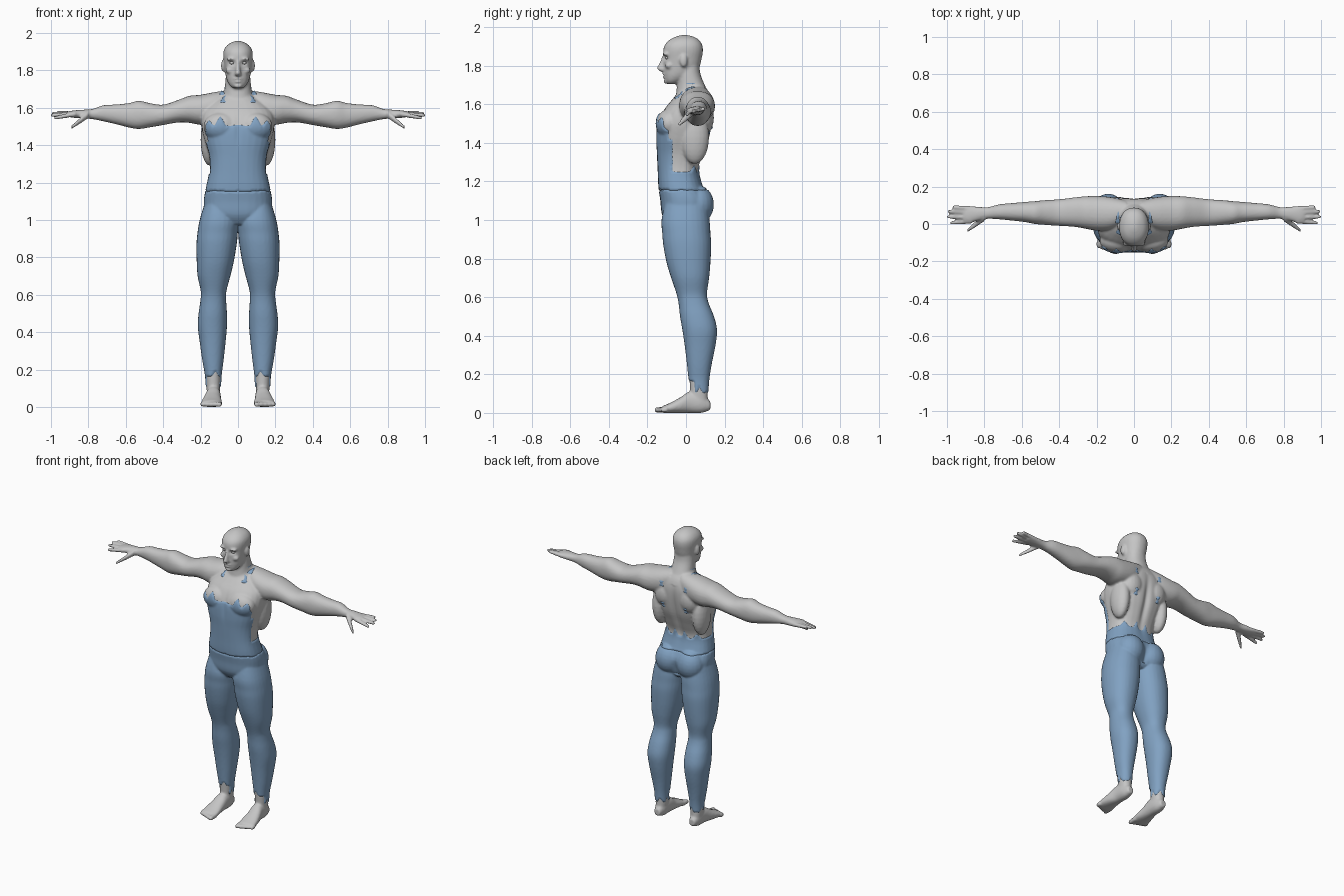
import bpy, bmesh
from math import cos, sin, pi, exp
from mathutils import Vector, Matrix

if "Cube" in bpy.data.objects:
    bpy.data.objects.remove(bpy.data.objects["Cube"])


def material(name, colour):
    m = bpy.data.materials.new(name)
    m.use_nodes = True
    m.diffuse_color = (*colour, 1)
    bsdf = m.node_tree.nodes["Principled BSDF"]
    bsdf.inputs["Base Color"].default_value = (*colour, 1)
    bsdf.inputs["Roughness"].default_value = 0.7
    return m


skin = material("grey skin", (0.56, 0.56, 0.56))
cloth = material("blue cloth", (0.22, 0.36, 0.54))
form = bmesh.new()
ORDER = {"x": (2, 0, 1), "y": (0, 2, 1), "z": (0, 1, 2)}


def spline(a, b, c, d, t):
    return b + 0.5 * t * (c - a + t * (2*a - 5*b + 4*c - d + t * (3*(b - c) + d - a)))


def loft(axis, rows, side=1, power=0.9, steps=4, n=28):
    """Rows hold position along the axis, then min/max of the two cross directions."""
    rows = [Vector(r) for r in rows]
    path = []
    for i in range(len(rows) - 1):
        a, d = rows[max(i - 1, 0)], rows[min(i + 2, len(rows) - 1)]
        path += [spline(a, rows[i], rows[i + 1], d, k / steps) for k in range(steps)]
    path.append(rows[-1])
    rings = []
    for t, a0, a1, b0, b1 in path:
        ring = []
        for k in range(n):
            c, s = cos(2 * pi * k / n), sin(2 * pi * k / n)
            c, s = (abs(v) ** power * (1 if v > 0 else -1) for v in (c, s))
            p = ((a0 + a1 + (a1 - a0) * c) / 2, (b0 + b1 + (b1 - b0) * s) / 2, t)
            x, y, z = (p[j] for j in ORDER[axis])
            ring.append(form.verts.new((x * side, y, z)))
        rings.append(ring)
    for r, q in zip(rings, rings[1:]):
        for k in range(n):
            form.faces.new((r[k - 1], r[k], q[k], q[k - 1]))
    form.faces.new(rings[0])
    form.faces.new(rings[-1])


def ball(centre, radii):
    (x, y, z), (rx, ry, rz) = centre, radii
    rows = []
    for k in range(13):
        a = .1 + (pi - .2) * k / 12
        w, d = rx * sin(a), ry * sin(a)
        rows.append((z - rz * cos(a), x - w, x + w, y - d, y + d))
    loft("z", rows, power=1, steps=1, n=20)


def digit(axis, start, end, r0, r1, side):
    """Tapered finger or toe; points hold the position along the axis first."""
    a, b = Vector(start), Vector(end)
    rows = []
    for k, r in ((0, r0), (.5, (r0 + r1) / 2), (.88, r1), (.97, r1 * .8), (1, r1 * .4)):
        t, u, v = a.lerp(b, k)
        rows.append((t, u - r, u + r, v - r, v + r))
    loft(axis, rows, side=side, power=1, steps=2, n=14)


def upright(rows, **kw):
    loft("z", [(z, -w, w, f, b) for z, w, f, b in rows], **kw)


# Torso
upright([(.98, .08, -.09, .08), (1.03, .165, -.12, .11), (1.1, .178, -.128, .12),
         (1.17, .167, -.138, .085), (1.26, .15, -.142, .065), (1.34, .155, -.146, .09),
         (1.42, .178, -.15, .12), (1.5, .195, -.145, .135), (1.57, .19, -.115, .14),
         (1.62, .15, -.075, .135), (1.66, .09, -.045, .12), (1.7, .06, -.04, .09)], power=.8)
# Neck and head
upright([(1.6, .1, -.06, .13), (1.65, .085, -.052, .12), (1.7, .072, -.047, .097),
         (1.76, .066, -.045, .074), (1.82, .06, -.04, .07)])
upright([(1.705, .026, -.097, -.05), (1.72, .044, -.108, -.02), (1.75, .06, -.114, .03),
         (1.79, .069, -.115, .068), (1.84, .075, -.117, .082), (1.88, .079, -.118, .088),
         (1.91, .075, -.108, .083), (1.935, .058, -.083, .065), (1.95, .034, -.053, .038),
         (1.958, .012, -.025, .01)])
# Nose, lips and chin
upright([(1.85, .008, -.124, -.1), (1.82, .01, -.135, -.1), (1.79, .015, -.15, -.1),
         (1.778, .018, -.146, -.1), (1.768, .01, -.128, -.1)], n=16)
ball((0, -.112, 1.754), (.024, .011, .006))
ball((0, -.111, 1.741), (.02, .011, .006))
ball((0, -.103, 1.718), (.022, .013, .013))

for s in (1, -1):
    # Brow, cheek and ear
    ball((s * .034, -.106, 1.86), (.03, .015, .008))
    ball((s * .045, -.088, 1.80), (.022, .02, .018))
    ball((s * .079, -.012, 1.825), (.012, .02, .033))
    # Chest, back and seat muscles
    ball((s * .09, -.088, 1.5), (.095, .065, .075))
    ball((s * .15, .045, 1.43), (.05, .075, .14))
    ball((s * .09, .085, 1.53), (.075, .06, .09))
    ball((s * .08, .06, 1.08), (.086, .08, .095))
    # Arm
    loft("x", [(.04, .01, .125, 1.56, 1.695), (.12, -.03, .143, 1.52, 1.685),
               (.2, -.035, .15, 1.51, 1.67), (.26, -.025, .148, 1.52, 1.664),
               (.32, -.015, .142, 1.522, 1.642), (.4, -.01, .132, 1.508, 1.617),
               (.47, -.005, .128, 1.496, 1.625), (.53, 0, .122, 1.487, 1.638),
               (.58, .01, .118, 1.494, 1.626), (.65, .018, .112, 1.512, 1.618),
               (.72, .025, .105, 1.528, 1.614), (.78, .028, .09, 1.54, 1.593),
               (.83, .018, .092, 1.543, 1.59), (.88, .006, .095, 1.547, 1.586),
               (.91, .01, .09, 1.552, 1.58)], side=s)
    # Fingers and thumb
    for y, tip, ty, tz in ((.083, .972, .09, 1.575), (.06, .997, .068, 1.57),
                           (.037, 1.002, .038, 1.56), (.015, .985, .006, 1.545)):
        digit("x", (.87, y, 1.567), (tip, ty, tz), .014, .01, s)
    digit("x", (.8, .035, 1.565), (.895, -.038, 1.492), .021, .011, s)
    # Leg
    loft("z", [(1.1, .04, .17, -.1, .1), (1.0, .004, .2, -.122, .117),
               (.93, .006, .212, -.118, .122), (.87, .012, .217, -.113, .126),
               (.78, .027, .216, -.096, .122), (.7, .046, .211, -.072, .115),
               (.62, .067, .194, -.045, .104), (.57, .068, .196, -.034, .112),
               (.5, .064, .206, -.026, .14), (.43, .064, .21, -.014, .156),
               (.35, .071, .2, -.002, .148), (.25, .082, .186, .01, .128),
               (.17, .092, .172, .018, .116), (.1, .095, .168, .022, .112),
               (.04, .098, .165, .03, .115)], side=s)
    # Foot and toes
    loft("y", [(.126, .11, .152, .015, .06), (.08, .095, .167, 0, .1),
               (.02, .092, .172, 0, .11), (-.03, .09, .185, 0, .08),
               (-.08, .085, .195, 0, .053), (-.12, .086, .198, 0, .036)], side=s)
    for k in range(5):
        x = .1 + .022 * k
        digit("y", (-.1, x, .018), (-.162 + .008 * k, x, .014), .016, .014 - .001 * k, s)

# Fuse the parts into one smooth skin
bmesh.ops.recalc_face_normals(form, faces=form.faces)
mesh = bpy.data.meshes.new("form")
form.to_mesh(mesh)
form.free()
blank = bpy.data.objects.new("form", mesh)
bpy.context.collection.objects.link(blank)
remesh = blank.modifiers.new("Fuse", "REMESH")
remesh.mode, remesh.voxel_size = "VOXEL", .007
soften = blank.modifiers.new("Soften", "SMOOTH")
soften.factor, soften.iterations = .5, 4
bm = bmesh.new()
bm.from_object(blank, bpy.context.evaluated_depsgraph_get())
bpy.data.objects.remove(blank)


def bump(d, w):
    return exp(-(d / w) ** 2)


# Carve eye sockets, mouth line, spine and breastbone grooves
for v in bm.verts:
    x, y, z = v.co
    ax = abs(x)
    if z > 1.7 and y < -.06:
        v.co.y += .013 * bump(ax - .032, .016) * bump(z - 1.84, .011)
        v.co.y += .006 * bump(x, .022) * bump(z - 1.7475, .004)
    elif y > .04 and ax < .08 and 1 < z < 1.62:
        v.co.y -= .016 * bump(x, .02) * (bump(z - 1.42, .15) + bump(z - 1.04, .07))
    elif y < -.06 and ax < .08 and 1.2 < z < 1.6:
        v.co.y += .006 * bump(x, .015) * bump(z - 1.48, .08)


def spike(d, height, width):
    return height * max(0, 1 - abs(d) / width)


SHARDS = ((.08, -.06, 1.648), (.085, .03, 1.69), (.09, .13, 1.61), (.085, .14, 1.465))


def part_at(p):
    """0 skin, 1 trousers, 2 torn top"""
    ax, y, z = abs(p.x), p.y, p.z
    if z < 1.155:
        hem = (.165 if y < .045 else .105) + spike(ax - .12, .03, .015) + spike(y - .07, .03, .012)
        return int(z > hem and ax < .3)
    if ax > .24 or z > 1.72:
        return 0
    back = 1.25 + spike(ax - .035, .05, .02) + spike(ax - .11, .035, .025)
    front = 1.505 + spike(ax - .095, .055, .03) + spike(ax - .155, .03, .025)
    edge = -.07 if z < 1.42 else -.09
    if z < back or (z < front and y < edge and ax < .172):
        return 2
    for sx, sy, sz in SHARDS:
        dx, dz = abs(ax - sx), abs(z - sz)
        if abs(y - sy) < .04 and dz < .02 and dx < .004 + .8 * dz:
            return 2
    return 0


for f in bm.faces:
    f.material_index = part_at(f.calc_center_median())
    f.smooth = True

# Even out the cloth borders, then puff the cloth slightly
border = {}
for e in bm.edges:
    if len({f.material_index for f in e.link_faces}) > 1:
        a, b = e.verts
        border.setdefault(a, []).append(b)
        border.setdefault(b, []).append(a)
for _ in range(4):
    moved = {v: sum((o.co for o in n), v.co.copy()) / (len(n) + 1) for v, n in border.items()}
    for v, co in moved.items():
        v.co = co
bm.normal_update()
for v in bm.verts:
    if v not in border and v.link_faces[0].material_index:
        v.co += v.normal * .005
bm.normal_update()


def add_object(name, source, mat):
    data = bpy.data.meshes.new(name)
    source.to_mesh(data)
    source.free()
    data.materials.clear()
    data.materials.append(mat)
    ob = bpy.data.objects.new(name, data)
    bpy.context.collection.objects.link(ob)


# Split into separate garments and skin
for i, (name, mat) in enumerate((("body", skin), ("trousers", cloth), ("torn_top", cloth))):
    piece = bm.copy()
    bmesh.ops.delete(piece, geom=[f for f in piece.faces if f.material_index != i], context="FACES")
    for f in piece.faces:
        f.material_index = 0
    add_object(name, piece, mat)
bm.free()

# Eyeballs
eyes = bmesh.new()
for s in (1, -1):
    place = Matrix.Translation((s * .032, -.096, 1.84)) @ Matrix.Diagonal((.013, .011, .008, 1))
    bmesh.ops.create_uvsphere(eyes, u_segments=16, v_segments=10, radius=1, matrix=place)
for f in eyes.faces:
    f.smooth = True
add_object("eyes", eyes, skin)
